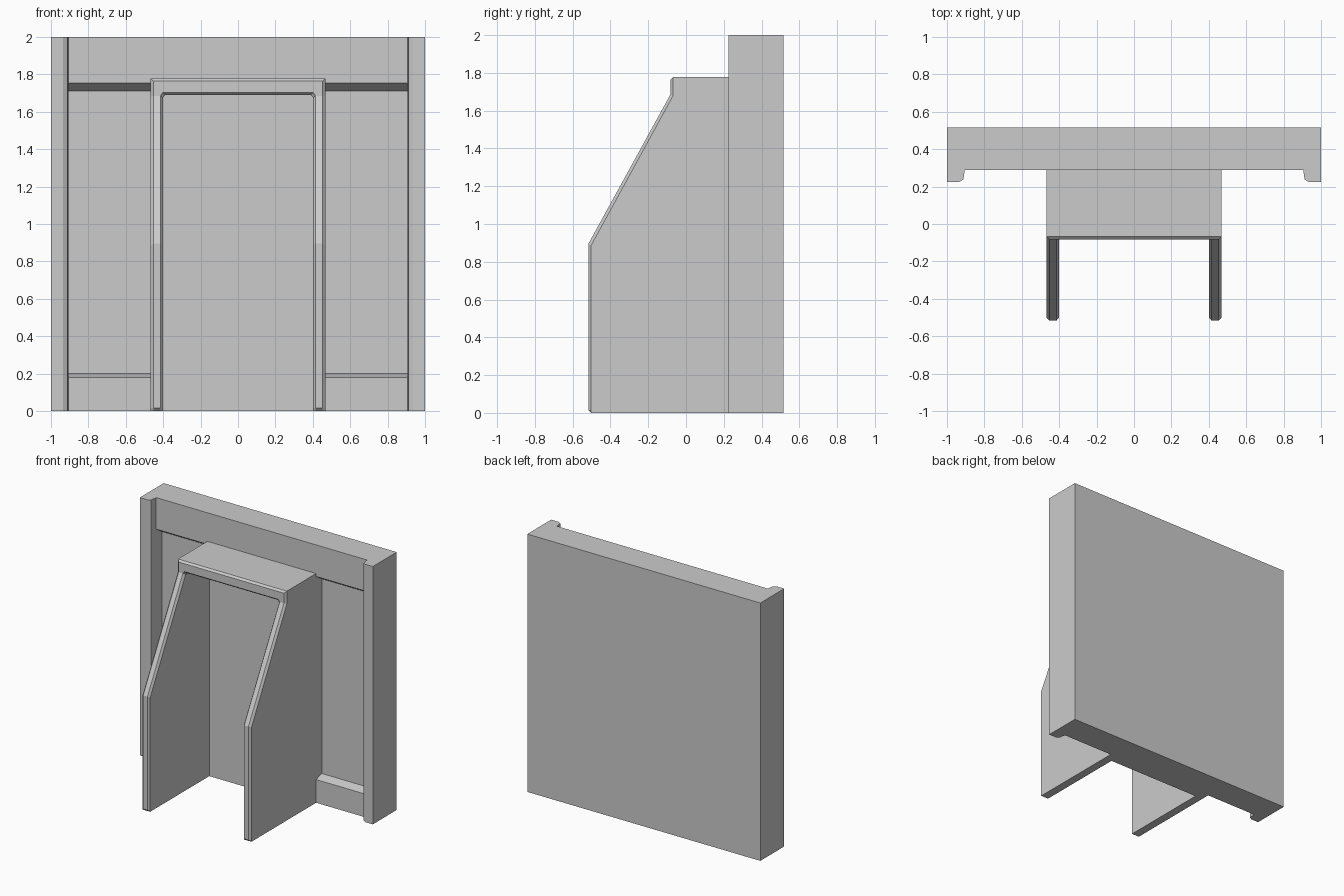
import bpy, bmesh

if "Cube" in bpy.data.objects:
    bpy.data.objects.remove(bpy.data.objects["Cube"])

BACK, FRONT, RECESS, DOOR = 0.517, -0.517, 0.36, 0.222


def finish(name, bm):
    bmesh.ops.recalc_face_normals(bm, faces=bm.faces[:])
    mesh = bpy.data.meshes.new(name)
    bm.to_mesh(mesh)
    bm.free()
    obj = bpy.data.objects.new(name, mesh)
    bpy.context.collection.objects.link(obj)
    return obj


def loft(name, sections):
    """Skin closed sections of equal length and cap both ends."""
    bm = bmesh.new()
    rings = [[bm.verts.new(p) for p in s] for s in sections]
    n = len(rings[0])
    for a, b in zip(rings, rings[1:]):
        for i in range(n):
            j = (i + 1) % n
            bm.faces.new((a[i], a[j], b[j], b[i]))
    bm.faces.new(rings[0])
    bm.faces.new(rings[-1])
    return finish(name, bm)


# Recessed wall with baseboard and top band, extruded along x
wall = [(BACK, 0), (0.29, 0), (0.29, 0.18), (RECESS, 0.2),
        (RECESS, 1.71), (0.29, 1.755), (0.29, 2), (BACK, 2)]
loft("wall_panel", [[(x, y, z) for y, z in wall] for x in (-0.905, 0.905)])

# Side pilasters with moulded inner edge, extruded along z
pilaster = [(1, BACK), (1, 0.224), (0.935, 0.224), (0.912, 0.238),
            (0.905, 0.29), (0.905, BACK)]
for side, label in ((-1, "left"), (1, "right")):
    loft(label + "_pilaster",
         [[(side * x, y, z) for x, y in pilaster] for z in (0, 2)])

# Panel closing the back of the doorway
door = [(-0.405, DOOR), (0.405, DOOR), (0.405, RECESS), (-0.405, RECESS)]
loft("doorway_panel", [[(x, y, z) for x, y in door] for z in (0, 1.7)])


# Doorway surround: chamfered section swept up, across and down
C = 0.015
TOP_Y = -0.083


def section(y, outer, front_outer, front_inner, inner, slope=0.0, chamfer=C):
    (ox, oz), (ax, az), (bx, bz), (ix, iz) = outer, front_outer, front_inner, inner
    return [(ox, RECESS, oz), (ox, y + chamfer, oz - slope), (ax, y, az),
            (bx, y, bz), (ix, y + chamfer, iz - slope), (ix, RECESS, iz)]


def level(y, z, slope=0.0, chamfer=C):
    return section(y, (0.467, z), (0.452, z), (0.415, z), (0.402, z), slope, chamfer)


half = [
    level(FRONT + C, 0, chamfer=0),
    level(FRONT, C),
    level(FRONT, 0.895, slope=0.008),
    section(TOP_Y, (0.467, 1.685), (0.452, 1.685), (0.415, 1.685),
            (0.402, 1.68), slope=0.005),
    section(TOP_Y, (0.467, 1.778), (0.452, 1.764), (0.403, 1.703), (0.39, 1.69)),
]
mirrored = [[(-x, y, z) for x, y, z in s] for s in reversed(half)]
loft("doorway_surround", half + mirrored)
